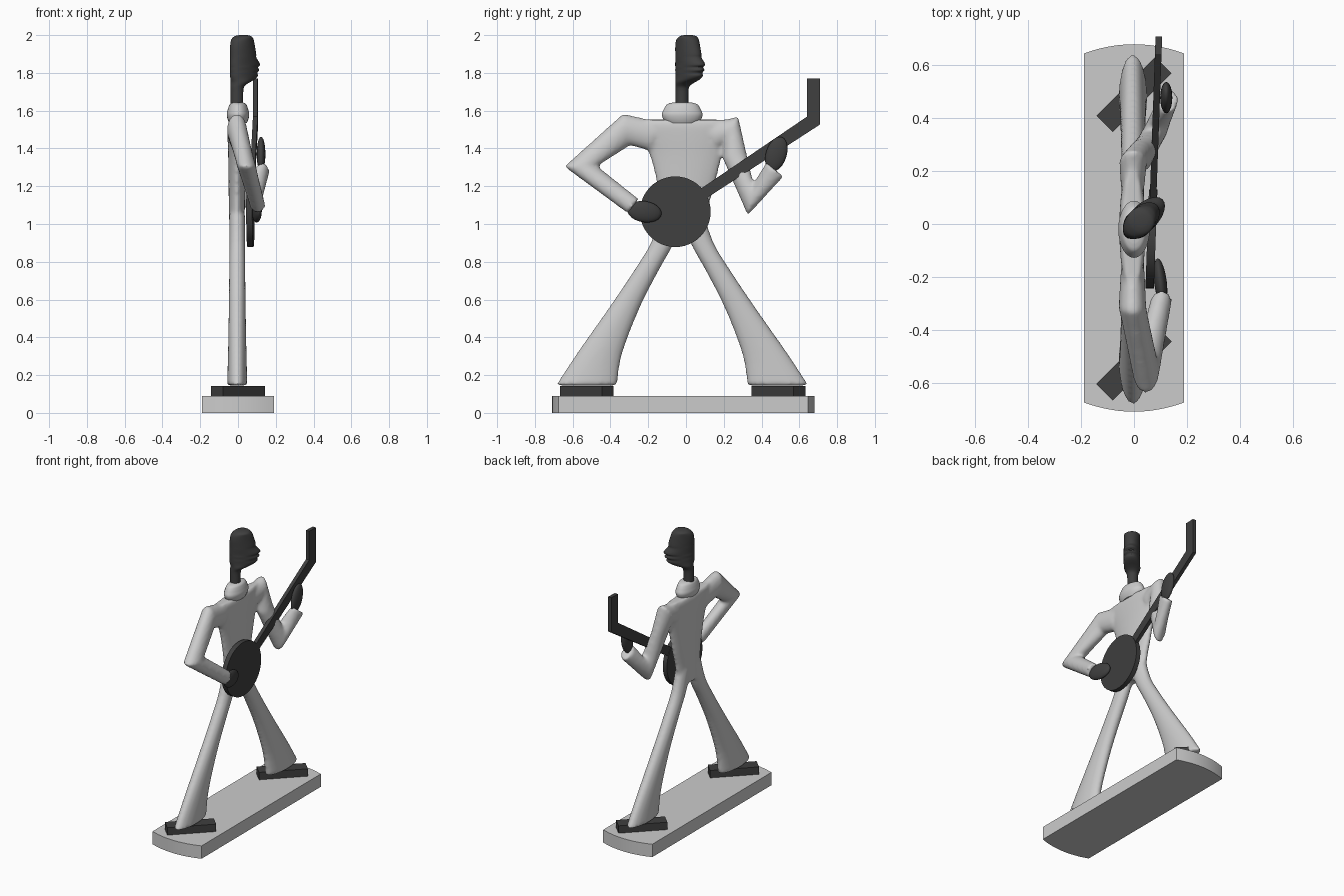
import bpy, bmesh, math
from mathutils import Vector, Matrix

if "Cube" in bpy.data.objects:
    bpy.data.objects.remove(bpy.data.objects["Cube"])

DARK = bpy.data.materials.new("dark")
DARK.diffuse_color = (0.05, 0.05, 0.05, 1)
DARK.use_nodes = True
DARK.node_tree.nodes["Principled BSDF"].inputs["Base Color"].default_value = DARK.diffuse_color


def finish(bm, name, mat=None, angle=40):
    bmesh.ops.recalc_face_normals(bm, faces=bm.faces)
    me = bpy.data.meshes.new(name)
    bm.to_mesh(me)
    bm.free()
    ob = bpy.data.objects.new(name, me)
    bpy.context.collection.objects.link(ob)
    if mat:
        me.materials.append(mat)
    bpy.ops.object.select_all(action='DESELECT')
    ob.select_set(True)
    bpy.context.view_layer.objects.active = ob
    bpy.ops.object.shade_smooth_by_angle(angle=math.radians(angle))
    return ob


def spline(rows, steps=4):
    """Catmull-Rom interpolation of ring rows."""
    out = []
    for i in range(len(rows) - 1):
        p0, p1, p2, p3 = (rows[max(i - 1, 0)], rows[i], rows[i + 1],
                          rows[min(i + 2, len(rows) - 1)])
        for s in range(steps):
            t = s / steps
            out.append([0.5 * (2 * b + (c - a) * t + (2 * a - 5 * b + 4 * c - d) * t * t
                               + (3 * b - a - 3 * c + d) * t ** 3)
                        for a, b, c, d in zip(p0, p1, p2, p3)])
    return out + [list(rows[-1])]


def loft(bm, rings, n=28):
    """Skin elliptical rings given as (centre, axis a, axis b)."""
    loops = [[bm.verts.new(Vector(c) + Vector(a) * math.cos(k * math.tau / n)
                           + Vector(b) * math.sin(k * math.tau / n)) for k in range(n)]
             for c, a, b in rings]
    faces = [bm.faces.new(loops[0]), bm.faces.new(loops[-1])]
    for p, q in zip(loops, loops[1:]):
        for k in range(n):
            j = (k + 1) % n
            faces.append(bm.faces.new((p[k], p[j], q[j], q[k])))
    bmesh.ops.recalc_face_normals(bm, faces=faces)


def limb(bm, pts):
    """Mitred limb; points are (x, y, z, in-plane radius, x radius)."""
    ps = [Vector(p[:3]) for p in pts]
    rings = []
    for i, p in enumerate(pts):
        t = Vector((0, 0, 0))
        for a, b in ((i - 1, i), (i, i + 1)):
            if 0 <= a and b < len(ps):
                t += (ps[b] - ps[a]).normalized()
        side = Vector((0, -t.z, t.y)).normalized()
        rings.append((ps[i], side * p[3], (p[4], 0, 0)))
    loft(bm, rings)


def prism(name, pts, depth, mat=None):
    bm = bmesh.new()
    f = bm.faces.new([bm.verts.new(p) for p in pts])
    ext = bmesh.ops.extrude_face_region(bm, geom=[f])
    bmesh.ops.translate(bm, vec=depth,
                        verts=[v for v in ext['geom'] if isinstance(v, bmesh.types.BMVert)])
    return finish(bm, name, mat, 30)


def hand(name, loc, size, tilt, turn):
    bm = bmesh.new()
    bmesh.ops.create_uvsphere(bm, u_segments=20, v_segments=12, radius=1)
    bm.transform(Matrix.Translation(loc) @ Matrix.Rotation(turn, 4, 'Z')
                 @ Matrix.Rotation(tilt, 4, 'X') @ Matrix.Diagonal((*size, 1)))
    finish(bm, name, DARK, 60)


# Base slab with bowed ends
xs = [-0.19 + 0.38 * i / 12 for i in range(13)]
bow = [(x, 0.695 - 0.035 * (x / 0.19) ** 2) for x in xs]
prism("base", [(x, y - 0.015, 0) for x, y in bow]
      + [(x, -y - 0.015, 0) for x, y in reversed(bow)], (0, 0, 0.09))

# Shoes
for name, y in (("shoe_left", 0.49), ("shoe_right", -0.525)):
    bm = bmesh.new()
    bmesh.ops.create_cube(bm, size=1)
    bm.transform(Matrix.Translation((0, y, 0.116)) @ Matrix.Rotation(math.pi / 4, 4, 'Z')
                 @ Matrix.Diagonal((0.315, 0.088, 0.052, 1)))
    finish(bm, name, DARK, 30)

# Suit: flared legs, torso and arms fused into one smooth skin
bm = bmesh.new()
LEG = [(0.145, 0.507, 0.163, 0.054), (0.31, 0.44, 0.122, 0.049), (0.55, 0.31, 0.083, 0.045),
       (0.75, 0.192, 0.066, 0.043), (0.9, 0.105, 0.062, 0.042), (1.05, 0.055, 0.062, 0.042)]
for s in (1, -1):
    loft(bm, [((-0.004, s * c - 0.02, z), (0, r, 0), (d, 0, 0))
              for z, c, r, d in spline(LEG)])
TORSO = [(0.94, -0.02, 0.12, 0.038), (1.07, -0.01, 0.125, 0.042), (1.2, 0, 0.152, 0.044),
         (1.36, 0, 0.192, 0.046), (1.45, -0.01, 0.23, 0.049), (1.52, -0.02, 0.26, 0.049),
         (1.552, -0.02, 0.24, 0.04)]
loft(bm, [((-0.006, c, z), (0, r, 0), (d, 0, 0)) for z, c, r, d in spline(TORSO)])
limb(bm, [(-0.005, -0.17, 1.465, 0.08, 0.045), (-0.006, -0.315, 1.5, 0.086, 0.052),
          (0.045, -0.557, 1.305, 0.088, 0.05), (0.105, -0.28, 1.095, 0.048, 0.04)])
limb(bm, [(-0.005, 0.14, 1.46, 0.075, 0.045), (-0.004, 0.235, 1.495, 0.085, 0.052),
          (0.025, 0.258, 1.36, 0.064, 0.048), (0.075, 0.342, 1.13, 0.086, 0.05),
          (0.13, 0.47, 1.288, 0.06, 0.038)])
suit = finish(bm, "suit")
rm = suit.modifiers.new("fuse", 'REMESH')
rm.mode = 'VOXEL'
rm.voxel_size = 0.011
rm.use_smooth_shade = True
sm = suit.modifiers.new("soften", 'SMOOTH')
sm.factor = 0.5
sm.iterations = 7

# Rolled collar
bm = bmesh.new()
loft(bm, [((0, -0.02, z), (0, r, 0), (r * 0.55, 0, 0)) for z, r in spline(
    [(1.535, 0.085), (1.555, 0.1), (1.58, 0.108), (1.602, 0.1), (1.618, 0.092),
     (1.635, 0.078), (1.643, 0.05)], 3)])
finish(bm, "collar", angle=60)

# Head and neck, turned 45 degrees: (height, back x, front x)
HEAD = [(1.58, -0.04, 0.028), (1.7, -0.04, 0.028), (1.735, -0.041, 0.04), (1.765, -0.041, 0.088),
        (1.785, -0.042, 0.105), (1.8, -0.042, 0.102), (1.815, -0.042, 0.113),
        (1.83, -0.042, 0.106), (1.845, -0.042, 0.117), (1.88, -0.042, 0.098),
        (1.9, -0.042, 0.097), (1.94, -0.042, 0.09), (1.975, -0.036, 0.083),
        (1.993, -0.02, 0.072), (2.0, 0.005, 0.05)]
rings = []
for z, lo, hi in spline(HEAD, 3):
    c, h = (lo + hi) / 2, (hi - lo) / 2
    b = min(0.052, h)
    a = math.sqrt(2 * h * h - b * b)
    d = math.sqrt(0.5)
    rings.append(((c, c - 0.015, z), (a * d, a * d, 0), (-b * d, b * d, 0)))
bm = bmesh.new()
loft(bm, rings)
finish(bm, "head", DARK, 60)

# Hands
hand("strumming_hand", (0.1, -0.22, 1.065), (0.024, 0.092, 0.056), -0.15, 0.12)
hand("fretting_hand", (0.122, 0.478, 1.37), (0.023, 0.055, 0.095), -0.3, 0)

# Banjo: round drum and bent neck, swung slightly outwards
swing = Matrix.Translation((0.068, 0, 0)) @ Matrix.Rotation(-0.036, 4, 'Z')
drum = prism("banjo_drum", [swing @ Vector((-0.016, -0.057 + 0.187 * math.cos(k * math.tau / 48),
             1.065 + 0.187 * math.sin(k * math.tau / 48))) for k in range(48)],
             (0.032, 0, 0), DARK)
NECK = [(0.05, 1.168), (0.64, 1.568), (0.64, 1.77), (0.71, 1.77), (0.71, 1.527), (0.09, 1.125)]
prism("banjo_neck", [swing @ Vector((-0.012, y, z)) for y, z in NECK], (0.025, 0, 0), DARK)
